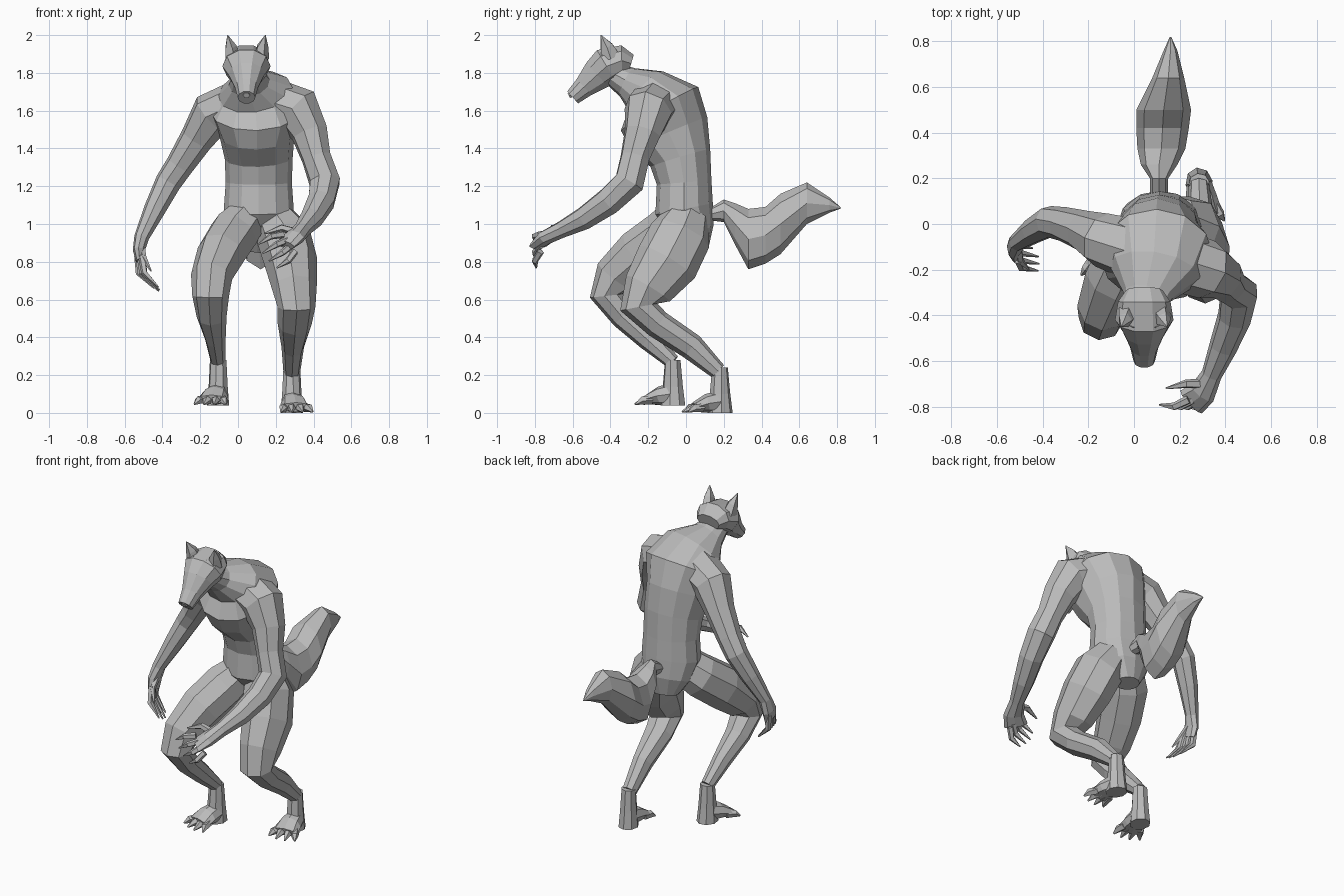
import bpy
import bmesh
import math
from mathutils import Vector

cube = bpy.data.objects.get("Cube")
if cube:
    bpy.data.objects.remove(cube, do_unlink=True)

fur = bpy.data.materials.new("grey fur")
fur.use_nodes = True
fur_colour = (.5, .5, .5, 1)
fur.diffuse_color = fur_colour
fur.node_tree.nodes["Principled BSDF"].inputs["Base Color"].default_value = fur_colour

X, Y, Z = Vector((1, 0, 0)), Vector((0, 1, 0)), Vector((0, 0, 1))


def loft(name, rings, hint=X, sides=8, upright=False):
    """Skin rings of (x, y, z, radius along hint, other radius) along their path."""
    bm = bmesh.new()
    centres = [Vector(ring[:3]) for ring in rings]
    last = len(rings) - 1
    across = hint.copy()
    loops = []
    for i, ring in enumerate(rings):
        before = (centres[i] - centres[max(i - 1, 0)]).normalized()
        after = (centres[min(i + 1, last)] - centres[i]).normalized()
        along = Y if upright else (before + after).normalized()
        across = (across - along * across.dot(along)).normalized()
        other = along.cross(across)
        wide, deep = ring[3], ring[-1]
        loop = []
        for k in range(sides):
            angle = math.tau * k / sides
            offset = across * wide * math.cos(angle) + other * deep * math.sin(angle)
            loop.append(bm.verts.new(centres[i] + offset))
        loops.append(loop)
    for low, high in zip(loops, loops[1:]):
        for k in range(sides):
            n = (k + 1) % sides
            bm.faces.new((low[k], low[n], high[n], high[k]))
    bm.faces.new(loops[0])
    bm.faces.new(loops[-1])
    bmesh.ops.recalc_face_normals(bm, faces=bm.faces)
    mesh = bpy.data.meshes.new(name)
    bm.to_mesh(mesh)
    bm.free()
    mesh.materials.append(fur)
    obj = bpy.data.objects.new(name, mesh)
    bpy.context.collection.objects.link(obj)
    return obj


def digit(name, base, knuckle, tip, radius):
    """Tapered finger or toe ending in a claw."""
    rings = [(*base, radius), (*knuckle, radius * .9), (*tip, radius * .2)]
    loft(name, rings, hint=Vector((.3, .5, .8)), sides=5)


def fingers(side, base, knuckle, tip, spread):
    """Four fingers fanned along the spread direction."""
    base, knuckle, tip, spread = map(Vector, (base, knuckle, tip, spread))
    for i in range(4):
        shift = spread * (i - 1.5) / 1.5
        curl = 1 - .15 * abs(i - 1.3)
        end = knuckle + (tip - knuckle) * curl
        digit(f"{side}_finger_{i + 1}", base + shift * .7, knuckle + shift, end + shift, .02)


def foot(side, ankle, floor, heading):
    """Heel column, wedge forefoot and four clawed toes."""
    ankle = Vector(ankle)
    ahead = Vector(heading).normalized()
    across = Z.cross(ahead)
    ground = Vector((ankle.x, ankle.y, floor))
    loft(f"{side}_heel", [
        (*(ankle + Z * .03), .045, .042),
        (*(ground + Z * .1), .052, .055),
        (*ground, .06, .068)], hint=across)
    loft(f"{side}_forefoot", [
        (*(ground + Z * .06), .055, .06),
        (*(ground + ahead * .07 + Z * .05), .07, .05),
        (*(ground + ahead * .14 + Z * .03), .082, .026)], hint=across)
    for i in range(4):
        fan = across * (i - 1.5) / 1.5
        reach = .2 if i in (1, 2) else .18
        digit(f"{side}_toe_{i + 1}",
              ground + ahead * .1 + fan * .05 + Z * .03,
              ground + ahead * .15 + fan * .07 + Z * .026,
              ground + ahead * reach + fan * .085 + Z * .006, .025)


# Hunched torso from pelvis to neck
loft("torso", [
    (.1, .06, .86, .08, .06),
    (.11, .04, .96, .16, .11),
    (.11, -.01, 1.08, .185, .155),
    (.11, -.01, 1.22, .175, .145),
    (.11, -.03, 1.35, .18, .165),
    (.1, -.09, 1.48, .2, .22),
    (.1, -.14, 1.61, .25, .235),
    (.09, -.21, 1.7, .2, .14),
    (.06, -.31, 1.75, .11, .085),
    (.05, -.4, 1.8, .08, .06)], sides=12)

# Head: skull, muzzle, nose and ears
loft("head", [
    (.045, -.29, 1.85, .08, .05),
    (.045, -.34, 1.865, .115, .085),
    (.045, -.42, 1.835, .128, .105),
    (.045, -.47, 1.79, .095, .09),
    (.045, -.54, 1.725, .062, .06),
    (.045, -.6, 1.67, .047, .045)], sides=10)
loft("nose", [
    (.045, -.58, 1.7, .03, .025),
    (.045, -.62, 1.68, .018, .016)], sides=6)
loft("brow", [
    (.045, -.43, 1.89, .1, .045),
    (.045, -.49, 1.85, .08, .022)], sides=6)
for side, sign in (("left", 1), ("right", -1)):
    loft(f"{side}_ear", [
        (.045 + sign * .075, -.4, 1.88, .045, .055),
        (.045 + sign * .085, -.42, 1.94, .032, .035),
        (.045 + sign * .1, -.45, 2, .002)], sides=5)

# Arms with flattened palms
loft("left_arm", [
    (.16, -.15, 1.65, .14, .13),
    (.32, -.2, 1.6, .13),
    (.38, -.23, 1.48, .1),
    (.415, -.27, 1.35, .08),
    (.46, -.3, 1.22, .085),
    (.44, -.41, 1.12, .075),
    (.39, -.54, 1.03, .062),
    (.34, -.66, .97, .045),
    (.3, -.74, .93, .04, .06),
    (.25, -.78, .89, .025, .07)], hint=Y)
fingers("left", (.27, -.77, .9), (.22, -.8, .87), (.14, -.79, .82), (.045, 0, -.065))
digit("left_thumb", (.3, -.7, .96), (.23, -.7, .98), (.14, -.72, .95), .022)

loft("right_arm", [
    (.02, -.12, 1.65, .14, .12),
    (-.14, -.07, 1.58, .12),
    (-.22, -.03, 1.45, .09),
    (-.31, 0, 1.31, .075),
    (-.37, .01, 1.22, .07),
    (-.44, -.03, 1.08, .058),
    (-.51, -.08, .93, .04),
    (-.525, -.1, .86, .055, .032),
    (-.52, -.12, .8, .055, .02)], hint=Y)
fingers("right", (-.52, -.12, .83), (-.51, -.14, .74), (-.41, -.16, .64), (.015, -.05, 0))
digit("right_thumb", (-.51, -.09, .88), (-.5, -.16, .82), (-.46, -.2, .75), .02)

# Crouching legs
loft("left_leg", [
    (.18, .01, 1.04, .11, .12),
    (.24, -.03, .94, .145, .165),
    (.28, -.1, .8, .14, .17),
    (.3, -.2, .66, .118, .135),
    (.31, -.25, .56, .1, .1),
    (.3, -.15, .47, .09, .075),
    (.29, .03, .35, .06, .07),
    (.285, .17, .22, .045, .045)])
foot("left", (.285, .18, .21), 0, (.15, -1, 0))

loft("right_leg", [
    (.05, -.03, 1.03, .11, .12),
    (-.02, -.1, .95, .135, .135),
    (-.09, -.24, .84, .13, .14),
    (-.14, -.37, .72, .11, .12),
    (-.145, -.42, .62, .098, .09),
    (-.14, -.33, .51, .08, .07),
    (-.12, -.2, .39, .055, .06),
    (-.105, -.07, .27, .04, .04)])
foot("right", (-.105, -.07, .25), .04, (-.25, -1, 0))

# Bushy tail
loft("tail", [
    (.11, .12, 1.05, .04, .03),
    (.11, .2, 1.07, .04, .06),
    (.11, .26, 1, .08, .11),
    (.12, .33, .92, .105, .16),
    (.125, .42, .94, .115, .15),
    (.13, .5, 1, .12, .16),
    (.15, .64, 1.11, .07, .11),
    (.16, .76, 1.1, .03, .04),
    (.16, .82, 1.085, .003)], upright=True)
